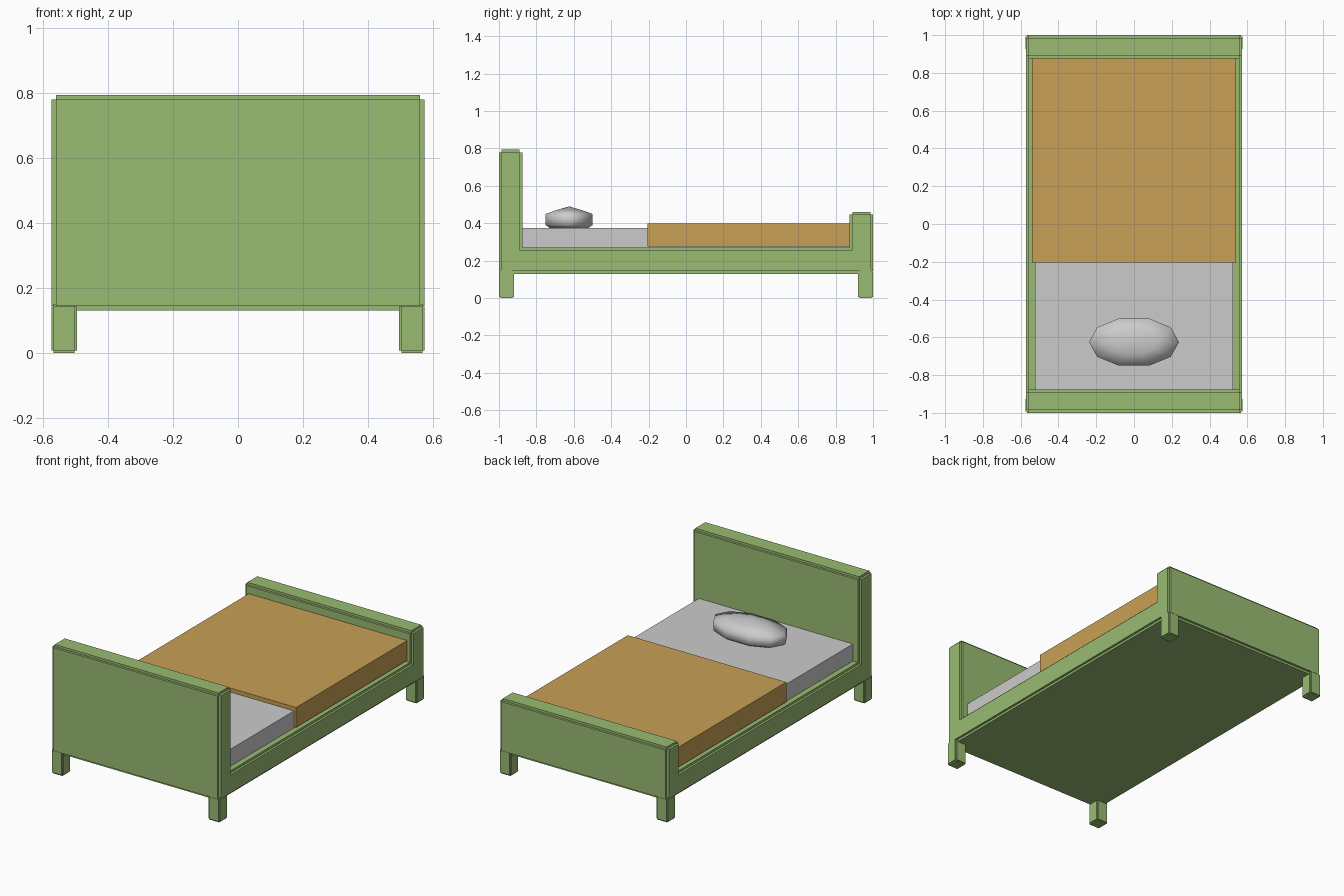
import bpy, bmesh, math
from mathutils import Vector

if "Cube" in bpy.data.objects:
    bpy.data.objects.remove(bpy.data.objects["Cube"])


def material(name, color):
    m = bpy.data.materials.new(name)
    m.diffuse_color = (*color, 1)
    m.use_nodes = True
    m.node_tree.nodes["Principled BSDF"].inputs["Base Color"].default_value = m.diffuse_color
    return m


GREEN = material("green_paint", (0.32, 0.50, 0.17))
BROWN = material("brown_cloth", (0.58, 0.35, 0.09))


def finish(bm, name, mat=None):
    bmesh.ops.recalc_face_normals(bm, faces=bm.faces[:])
    me = bpy.data.meshes.new(name)
    bm.to_mesh(me)
    bm.free()
    ob = bpy.data.objects.new(name, me)
    bpy.context.collection.objects.link(ob)
    if mat:
        me.materials.append(mat)
    return ob


def extrude_x(name, profile, x0, x1, mat=None, notch=0):
    """Extrude a (y, z) outline along x, with square notches on the outer edges."""
    bm = bmesh.new()
    face = bm.faces.new([bm.verts.new((x0, y, z)) for y, z in profile])
    ext = bmesh.ops.extrude_face_region(bm, geom=[face])
    moved = [v for v in ext["geom"] if isinstance(v, bmesh.types.BMVert)]
    bmesh.ops.translate(bm, verts=moved, vec=(x1 - x0, 0, 0))
    if len(bm.faces) < len(profile) + 2:
        bm.faces.new([v for v in face.verts])
    bmesh.ops.recalc_face_normals(bm, faces=bm.faces[:])
    if notch:
        edges = [e for e in bm.edges if e.calc_face_angle_signed() > 0.5]
        bmesh.ops.bevel(bm, geom=edges, offset=notch, offset_type='OFFSET',
                        segments=2, profile=0.0, affect='EDGES')
    return finish(bm, name, mat)


def box(name, x, y, z, mat=None, notch=0):
    outline = [(y[0], z[0]), (y[1], z[0]), (y[1], z[1]), (y[0], z[1])]
    return extrude_x(name, outline, x[0], x[1], mat, notch)


# Frame: headboard, platform and footboard in one side profile
extrude_x("bed_frame",
          [(-1, .13), (1, .13), (1, .46), (.875, .46), (.875, .27),
           (-.875, .27), (-.875, .793), (-1, .793)],
          -.573, .573, GREEN, .014)

# Legs at the four corners
for sx, side in ((-1, "left"), (1, "right")):
    for sy, end in ((-1, "head"), (1, "foot")):
        xs = sorted((sx * .495, sx * .574))
        ys = sorted((sy * .92, sy * 1.0))
        box(f"leg_{end}_{side}", xs, ys, (0, .15), GREEN, .007)

# Bedding
box("mattress", (-.525, .525), (-.88, .88), (.26, .375))
box("blanket", (-.54, .54), (-.205, .88), (.277, .40), BROWN)

# Pillow: stacked ten-sided rings rising to a soft peak
outline = [(-.238, 0), (-.195, .078), (-.08, .125), (.08, .125), (.195, .078),
           (.238, 0), (.195, -.078), (.08, -.125), (-.08, -.125), (-.195, -.078)]
bm = bmesh.new()
rings = []
for scale, z in ((.82, .375), (1, .39), (1, .45), (.5, .472)):
    rings.append([bm.verts.new((x * scale, y * scale - .625, z)) for x, y in outline])
n = len(outline)
for a, b in zip(rings, rings[1:]):
    for i in range(n):
        j = (i + 1) % n
        bm.faces.new((a[i], a[j], b[j], b[i]))
bm.faces.new(rings[0])
peak = bm.verts.new((0, -.625, .49))
for i in range(n):
    bm.faces.new((rings[-1][i], rings[-1][(i + 1) % n], peak))
pillow = finish(bm, "pillow")
for p in pillow.data.polygons:
    p.use_smooth = True
